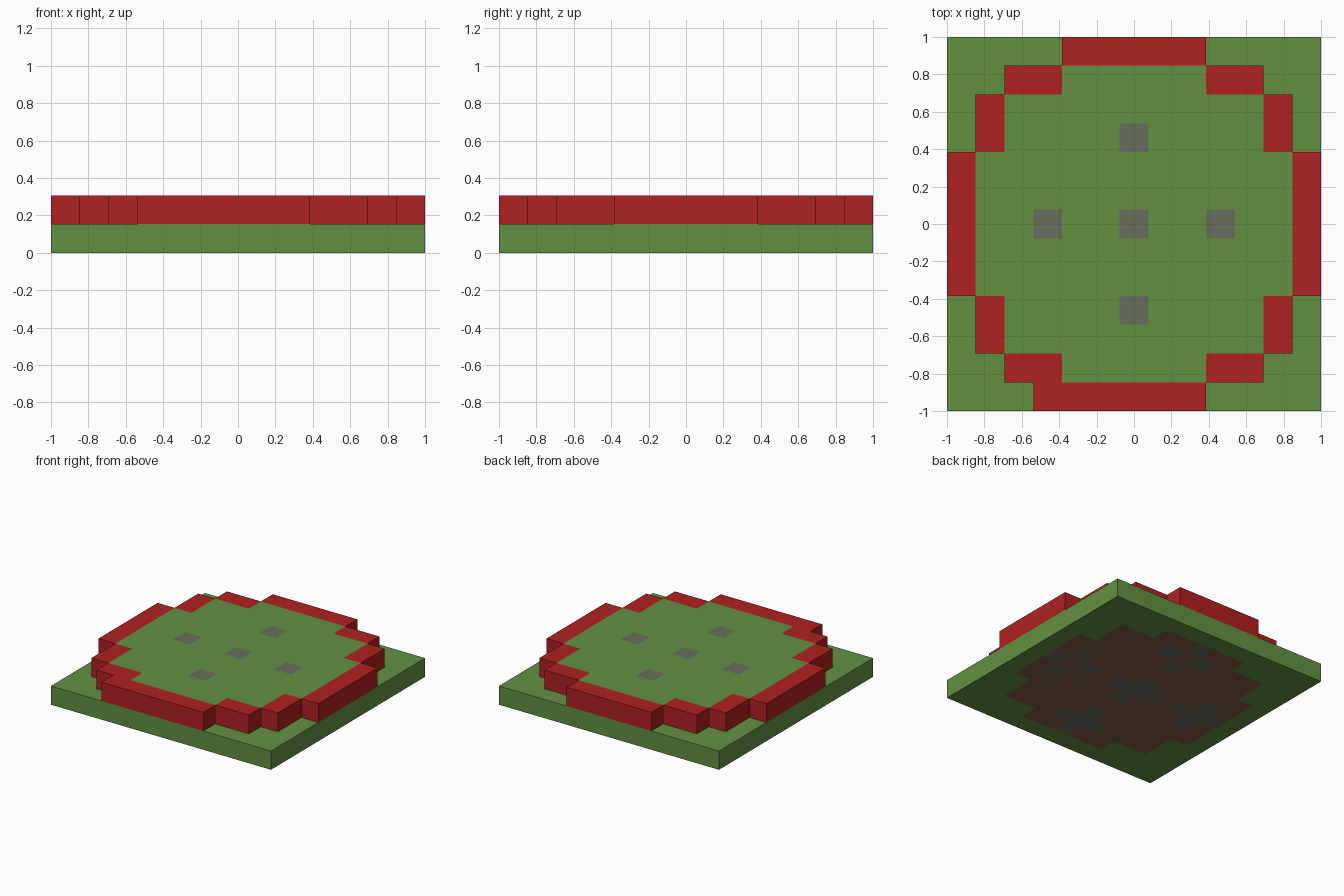
import bpy
import bmesh

CELLS = 13
CELL = 2 / CELLS

cube = bpy.data.objects.get("Cube")
if cube:
    bpy.data.objects.remove(cube, do_unlink=True)


def linear(c):
    c /= 255
    return c / 12.92 if c <= 0.04045 else ((c + 0.055) / 1.055) ** 2.4


def material(name, *rgb):
    colour = [linear(c) for c in rgb] + [1]
    mat = bpy.data.materials.new(name)
    mat.use_nodes = True
    mat.diffuse_color = colour
    bsdf = mat.node_tree.nodes["Principled BSDF"]
    bsdf.inputs["Base Color"].default_value = colour
    bsdf.inputs["Roughness"].default_value = 0.9
    return mat


MATS = [material("grass green", 98, 145, 66),
        material("brick red", 176, 33, 33),
        material("stone grey", 104, 109, 92),
        material("soil brown", 130, 94, 75)]
GRASS, BRICK, STONE, SOIL = range(4)


def inside(i, j):
    """Cells of the stepped round plot."""
    low, high = sorted((abs(i), abs(j)))
    return high <= 4 or (high == 5 and low <= 2)


def border(i, j):
    """Cells of the stepped wall around the plot, with one extra block in front."""
    low, high = sorted((abs(i), abs(j)))
    return ((high == 6 and low <= 2) or (high == 5 and low in (3, 4))
            or (i, j) == (-3, -6))


def top_stone(i, j):
    return (i, j) == (0, 0) or sorted((abs(i), abs(j))) == [0, 3]


def buried_stone(i, j):
    """Five plus shapes, two of them with an open centre."""
    if (i, j) in ((4, 0), (0, 4)):
        return False
    centres = ((0, 0), (4, 0), (-4, 0), (0, 4), (0, -4))
    return any(abs(i - x) + abs(j - y) <= 1 for x, y in centres)


def block_layer(name, level, keep, paint):
    """Raise the kept grid cells into a layer one cell high."""
    def index(face):
        centre = face.calc_center_median()
        return round(centre.x / CELL), round(centre.y / CELL)

    bm = bmesh.new()
    bmesh.ops.create_grid(bm, x_segments=CELLS, y_segments=CELLS, size=1)
    dropped = [f for f in bm.faces if not keep(*index(f))]
    bmesh.ops.delete(bm, geom=dropped, context="FACES")
    raised = bmesh.ops.extrude_face_region(bm, geom=bm.faces[:], use_keep_orig=True)
    verts = [v for v in raised["geom"] if isinstance(v, bmesh.types.BMVert)]
    bmesh.ops.translate(bm, verts=verts, vec=(0, 0, CELL))
    bmesh.ops.recalc_face_normals(bm, faces=bm.faces[:])
    bm.normal_update()
    for face in bm.faces:
        face.material_index = paint(*index(face), round(face.normal.z))

    mesh = bpy.data.meshes.new(name)
    bm.to_mesh(mesh)
    bm.free()
    for mat in MATS:
        mesh.materials.append(mat)
    obj = bpy.data.objects.new(name, mesh)
    obj.location.z = level * CELL
    bpy.context.collection.objects.link(obj)


def paint_base(i, j, up):
    if up < 0 and inside(i, j):
        return STONE if buried_stone(i, j) else SOIL
    return GRASS


def paint_lawn(i, j, up):
    return STONE if up > 0 and top_stone(i, j) else GRASS


# Square ground slab with soil and stone underneath
block_layer("ground_base", 0, lambda i, j: True, paint_base)
# Raised lawn with stones set into it
block_layer("raised_lawn", 1, inside, paint_lawn)
# Stepped brick wall
block_layer("brick_border", 1, border, lambda i, j, up: BRICK)
